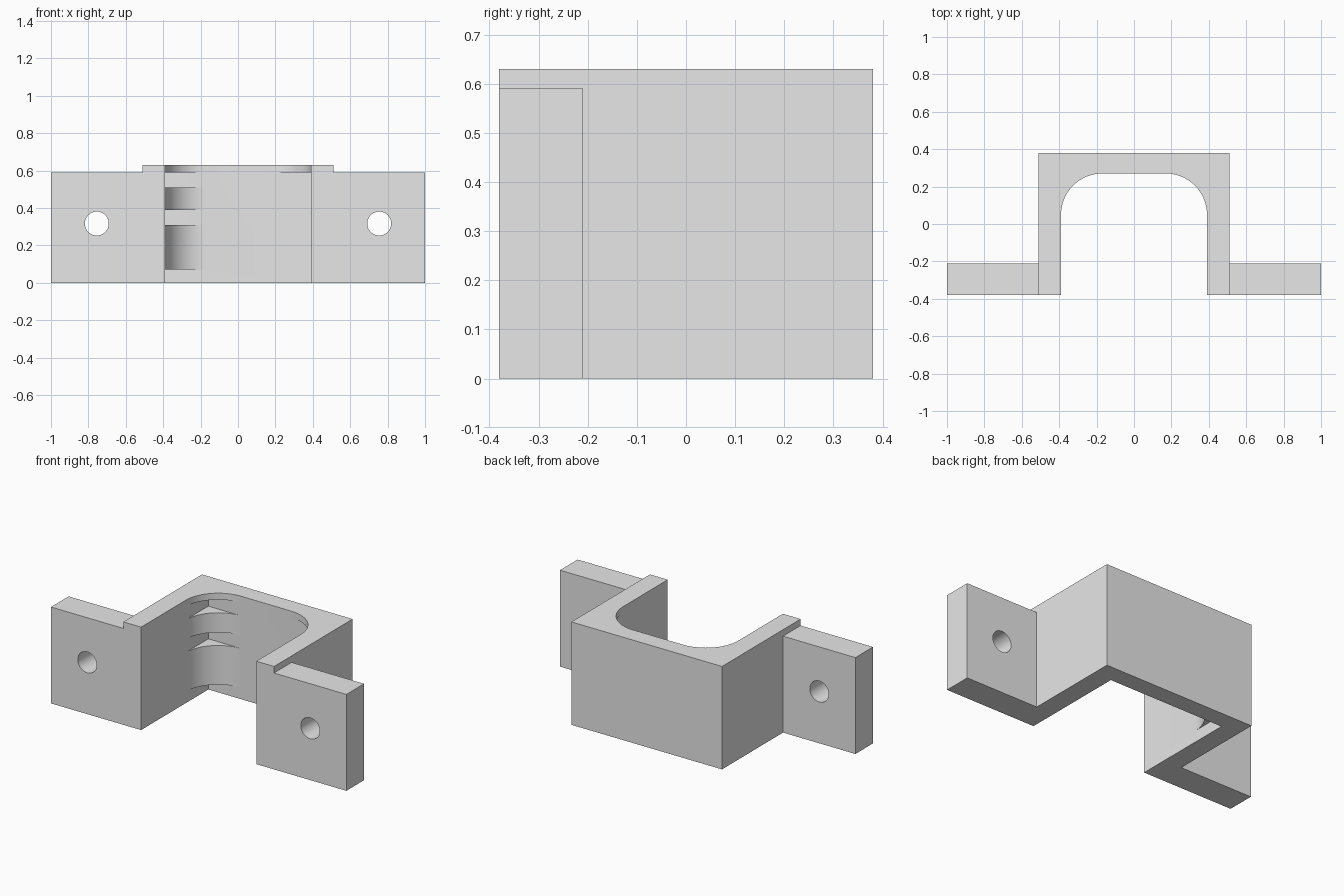
import bpy
import bmesh
from math import cos, sin, pi, radians

cube = bpy.data.objects.get("Cube")
if cube:
    bpy.data.objects.remove(cube, do_unlink=True)

grey = bpy.data.materials.new("light_grey")
grey.use_nodes = True
colour = (0.8, 0.8, 0.8, 1)
grey.diffuse_color = colour
grey.node_tree.nodes["Principled BSDF"].inputs["Base Color"].default_value = colour

HEIGHT, FLANGE_TOP = 0.63, 0.59
DEPTH = 0.38                    # half depth
OUTER, INNER = 0.51, 0.39       # half widths of the channel
BACK = 0.27                     # inner face of the back wall
RADIUS = 0.22                   # corner fillets


def prism(name, outline, low, high):
    """Extrude a plan outline between two heights."""
    bm = bmesh.new()
    face = bm.faces.new([bm.verts.new((x, y, low)) for x, y in outline])
    grown = bmesh.ops.extrude_face_region(bm, geom=[face])["geom"]
    verts = [v for v in grown if isinstance(v, bmesh.types.BMVert)]
    bmesh.ops.translate(bm, verts=verts, vec=(0, 0, high - low))
    bmesh.ops.recalc_face_normals(bm, faces=bm.faces)
    mesh = bpy.data.meshes.new(name)
    bm.to_mesh(mesh)
    bm.free()
    mesh.materials.append(grey)
    obj = bpy.data.objects.new(name, mesh)
    bpy.context.collection.objects.link(obj)
    return obj


def combine(target, tool, operation):
    """Apply a boolean and discard the tool."""
    bpy.context.view_layer.objects.active = target
    mod = target.modifiers.new("combine", "BOOLEAN")
    mod.object, mod.operation, mod.solver = tool, operation, "EXACT"
    bpy.ops.object.modifier_apply(modifier=mod.name)
    bpy.data.objects.remove(tool, do_unlink=True)


def corner_web(side, low, high):
    """Concave corner piece, sunk a little into both walls."""
    sink = 0.04
    cx, cy = INNER - RADIUS, BACK - RADIUS
    arc = [(cx + RADIUS * cos(i * pi / 32), cy + RADIUS * sin(i * pi / 32)) for i in range(17)]
    outline = arc + [(cx, BACK + sink), (INNER + sink, BACK + sink), (INNER + sink, cy)]
    return prism("corner_web", [(side * x, y) for x, y in outline], low, high)


# U-shaped channel
half = [(INNER, BACK), (INNER, -DEPTH), (OUTER, -DEPTH), (OUTER, DEPTH)]
bracket = prism("bracket", half + [(-x, y) for x, y in reversed(half)], 0, HEIGHT)

# Rounded corners: a top lip on both sides, two lower webs on the right only
for side, low, high in ((-1, FLANGE_TOP, HEIGHT), (1, FLANGE_TOP, HEIGHT),
                        (-1, 0.39, 0.51), (-1, 0.07, 0.31)):
    combine(bracket, corner_web(side, low, high), "UNION")

# Mounting flanges with screw holes
for side in (-1, 1):
    inner, outer = side * (OUTER - 0.05), side * 1.0
    flange = prism("flange", [(inner, -DEPTH), (outer, -DEPTH), (outer, -0.21), (inner, -0.21)],
                   0, FLANGE_TOP)
    combine(bracket, flange, "UNION")
    bpy.ops.mesh.primitive_cylinder_add(vertices=48, radius=0.064, depth=0.6,
                                        location=(side * 0.755, -0.3, 0.317),
                                        rotation=(pi / 2, 0, 0))
    hole = bpy.context.object
    hole.hide_render = True
    hole.data.materials.append(grey)
    combine(bracket, hole, "DIFFERENCE")

bpy.ops.object.select_all(action="DESELECT")
bracket.select_set(True)
bpy.context.view_layer.objects.active = bracket
bpy.ops.object.shade_smooth_by_angle(angle=radians(30))
